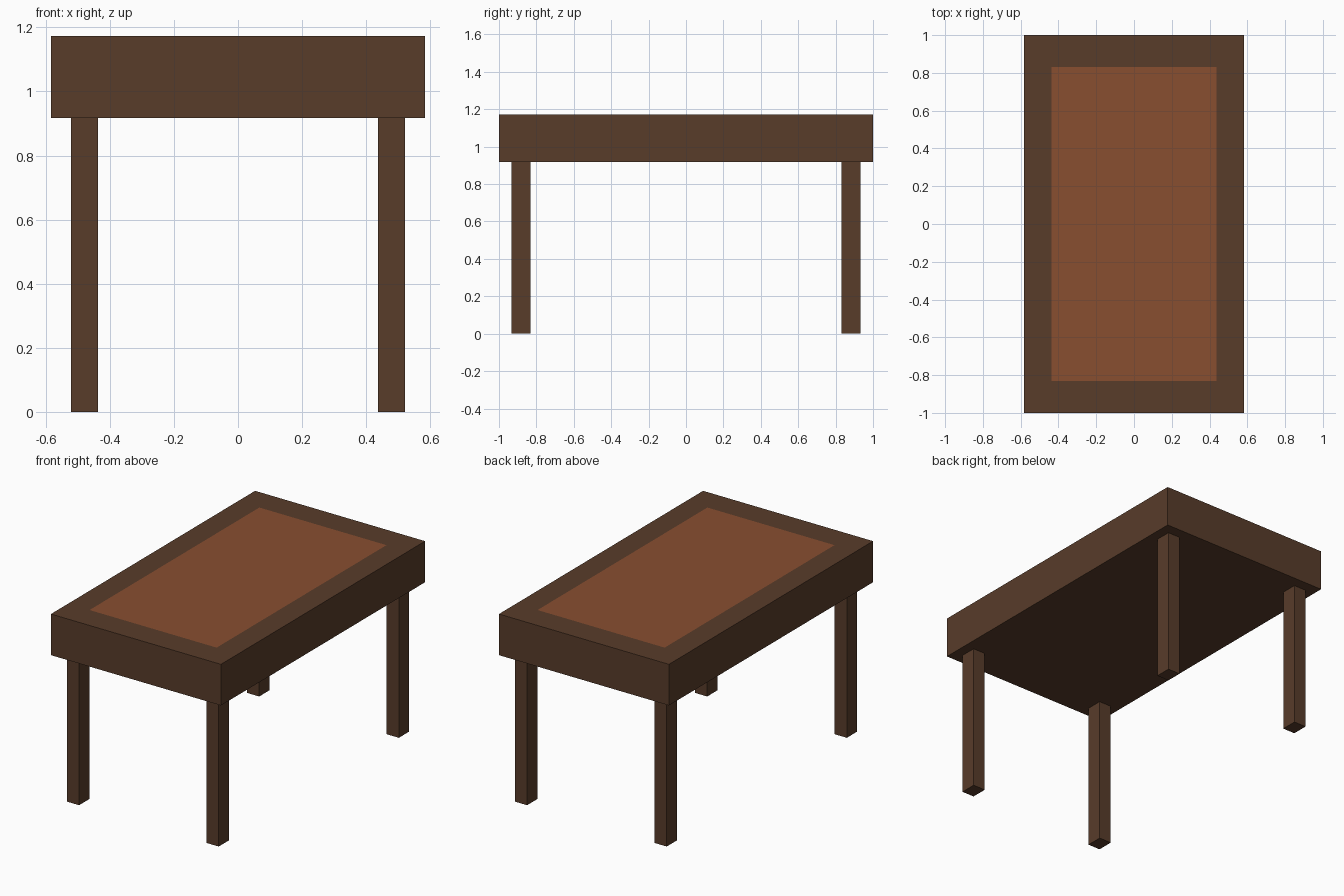
import bpy, bmesh

if "Cube" in bpy.data.objects:
    bpy.data.objects.remove(bpy.data.objects["Cube"])

HALF_X, HALF_Y = 0.583, 1.0
TOP_Z, UNDER_Z = 1.172, 0.917
INLAY_X, INLAY_Y = 0.436, 0.832


def material(name, color):
    m = bpy.data.materials.new(name)
    m.diffuse_color = (*color, 1)
    m.use_nodes = True
    m.node_tree.nodes["Principled BSDF"].inputs["Base Color"].default_value = m.diffuse_color
    return m


wood = material("dark_wood", (0.098, 0.045, 0.023))
leather = material("inlay_brown", (0.25, 0.077, 0.03))


def box(name, lo, hi, mats):
    bm = bmesh.new()
    bmesh.ops.create_cube(bm, size=1)
    for v in bm.verts:
        v.co = [hi[i] if v.co[i] > 0 else lo[i] for i in range(3)]
    if len(mats) > 1:
        # flush inlay panel: inset the top face, then fit it to size
        top = max(bm.faces, key=lambda f: f.calc_center_median().z)
        bmesh.ops.inset_region(bm, faces=[top], thickness=0.1)
        for v in top.verts:
            v.co.x = INLAY_X if v.co.x > 0 else -INLAY_X
            v.co.y = INLAY_Y if v.co.y > 0 else -INLAY_Y
        top.material_index = 1
    mesh = bpy.data.meshes.new(name)
    bm.to_mesh(mesh)
    bm.free()
    for m in mats:
        mesh.materials.append(m)
    ob = bpy.data.objects.new(name, mesh)
    bpy.context.collection.objects.link(ob)
    return ob


# thick table top with coloured inlay
box("table_top", (-HALF_X, -HALF_Y, UNDER_Z), (HALF_X, HALF_Y, TOP_Z), [wood, leather])

# four square-cut legs
for sx, side in ((-1, "left"), (1, "right")):
    for sy, end in ((-1, "front"), (1, "back")):
        xs = sorted((sx * 0.437, sx * 0.521))
        ys = sorted((sy * 0.832, sy * 0.933))
        box(f"{end}_{side}_leg", (xs[0], ys[0], 0), (xs[1], ys[1], UNDER_Z), [wood])
